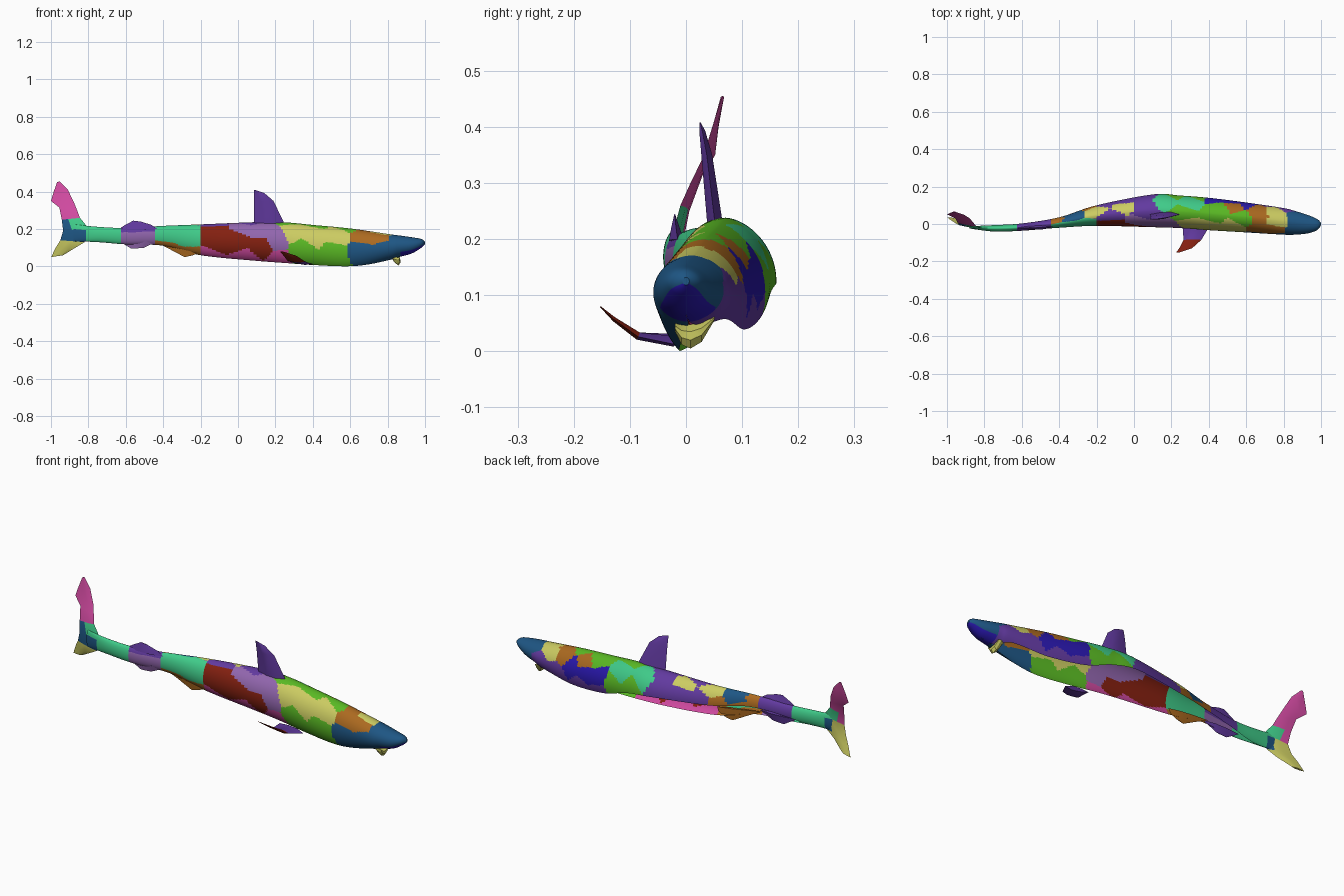
import bpy, bmesh, math
from mathutils import Vector

cube = bpy.data.objects.get("Cube")
if cube:
    bpy.data.objects.remove(cube, do_unlink=True)

# ---- Flat colours (sRGB bytes turned into linear values)
PALETTE = {
    "pink": (208, 74, 160), "steel_blue": (30, 86, 132), "khaki": (204, 204, 98),
    "teal": (64, 204, 138), "purple": (98, 58, 160), "lavender": (146, 102, 174),
    "brown": (172, 106, 32), "dark_red": (132, 32, 16), "green": (90, 186, 36),
    "indigo": (42, 24, 176),
}
NAMES = list(PALETTE)
MATS = []
for name, rgb in PALETTE.items():
    lin = [((c / 255 + 0.055) / 1.055) ** 2.4 for c in rgb] + [1]
    m = bpy.data.materials.new(name)
    m.use_nodes = True
    m.diffuse_color = lin
    bsdf = m.node_tree.nodes["Principled BSDF"]
    bsdf.inputs["Base Color"].default_value = lin
    bsdf.inputs["Roughness"].default_value = 0.7
    MATS.append(m)


def finish(name, bm, angle):
    """Turn a bmesh into a smooth-shaded object carrying the palette."""
    mesh = bpy.data.meshes.new(name)
    bm.to_mesh(mesh)
    bm.free()
    for m in MATS:
        mesh.materials.append(m)
    ob = bpy.data.objects.new(name, mesh)
    bpy.context.collection.objects.link(ob)
    bpy.ops.object.select_all(action='DESELECT')
    ob.select_set(True)
    bpy.context.view_layer.objects.active = ob
    bpy.ops.object.shade_smooth_by_angle(angle=math.radians(angle))


def spline(rows, steps):
    """Catmull-Rom through rows of numbers."""
    out = []
    for i in range(len(rows) - 1):
        p0, p1 = rows[max(i - 1, 0)], rows[i]
        p2, p3 = rows[i + 1], rows[min(i + 2, len(rows) - 1)]
        for s in range(steps):
            t = s / steps
            out.append([0.5 * (2 * b + (c - a) * t + (2 * a - 5 * b + 4 * c - d) * t * t
                               + (3 * b - a - 3 * c + d) * t ** 3)
                        for a, b, c, d in zip(p0, p1, p2, p3)])
    return out + [list(rows[-1])]


# ---- Body shell, open along the belly
# x, right y, left y, top z, bottom z, left end angle, right end angle (from top)
STATIONS = [
    (1.00, -.006, .006, .132, .118, 180, 180),
    (.98, -.032, .026, .147, .100, 180, 180),
    (.93, -.050, .048, .156, .070, 180, 180),
    (.86, -.057, .070, .166, .050, 175, 178),
    (.80, -.057, .085, .174, .030, 128, 165),
    (.60, -.045, .115, .203, -.020, 118, 144),
    (.40, -.033, .140, .222, -.012, 114, 146),
    (.25, -.022, .152, .236, .003, 97, 150),
    (.10, -.017, .158, .237, .017, 90, 152),
    (-.20, -.010, .100, .225, .055, 90, 160),
    (-.40, -.020, .036, .217, .110, 92, 170),
    (-.60, -.036, .003, .206, .118, 110, 175),
    (-.75, -.040, -.006, .212, .130, 165, 176),
    (-.88, -.024, -.012, .225, .135, 178, 178),
]

# Patch centres as (x, angle from top; negative is the left side)
PATCHES = {
    "steel_blue": [(.88, 0), (.88, -50), (.87, 50), (.78, 90), (.66, 97), (.70, 135),
                   (-.32, -40), (-.33, -62)],
    "indigo": [(.61, -68), (.52, -72), (.43, -76)],
    "brown": [(.67, 48), (.75, 46), (.67, -12), (.66, -45), (.53, -46), (-.43, -50),
              (-.24, -84), (-.35, -90), (-.25, 150), (-.37, 150)],
    "khaki": [(.76, 0), (.75, -42), (.53, 48), (.40, 52), (.29, 45), (-.06, -32), (-.20, -35)],
    "green": [(.52, 105), (.35, 108), (.52, 140), (.36, 140), (.58, 3), (.42, 0), (.27, 5),
              (.46, -26), (.34, -86), (.22, -84)],
    "lavender": [(.03, 42), (.12, 52), (.20, 72)],
    "dark_red": [(.12, 100), (0, 82), (-.12, 55), (-.11, 100)],
    "pink": [(.22, 145), (.05, 145), (-.14, 145)],
    "teal": [(-.27, 55), (-.37, 55), (-.28, 95), (-.37, 95), (.30, -46), (.16, -46)],
    "purple": [(.82, -82), (.70, -98), (.55, -110), (.42, -112), (.07, -72),
               (-.05, -66), (-.15, -72), (.06, -20), (.06, 8), (-.12, 6)],
}


def body_colour(x, angle):
    """Bands on the snout and tail, nearest patch centre between them."""
    if x > .87:
        return "indigo" if abs(angle) > 125 else "steel_blue"
    if x < -.81:
        return "steel_blue" if abs(angle) > 62 else "teal"
    if x < -.63:
        return "teal"
    if x < -.45:
        return "lavender" if angle > 62 else "purple"
    return min(((x - px) ** 2 + (.0018 * (angle - pa)) ** 2, n)
               for n, pts in PATCHES.items() for px, pa in pts)[1]


AROUND = 90
bm = bmesh.new()
rings = []
for x, yr, yl, zt, zb, tl, tr in spline(STATIONS, 14):
    ring = []
    tl, tr = min(tl, 180), min(tr, 180)
    for k in range(AROUND + 1):
        deg = -tl + (tl + tr) * k / AROUND
        t = math.radians(deg)
        s = math.sin(t)
        side = -s if s > 0 else abs(s) ** 1.2      # flatter left shoulder
        co = (x, (yr + yl) / 2 + (yl - yr) / 2 * side,
              (zt + zb) / 2 + (zt - zb) / 2 * math.cos(t))
        ring.append((bm.verts.new(co), deg, x))
    rings.append(ring)
for r0, r1 in zip(rings, rings[1:]):
    for k in range(AROUND):
        quad = (r0[k], r1[k], r1[k + 1], r0[k + 1])
        f = bm.faces.new([q[0] for q in quad])
        f.material_index = NAMES.index(body_colour(sum(q[2] for q in quad) / 4,
                                                   sum(q[1] for q in quad) / 4))
bm.faces.new([q[0] for q in rings[0][:-1]]).material_index = NAMES.index("steel_blue")
bmesh.ops.recalc_face_normals(bm, faces=bm.faces)
finish("body", bm, 40)


# ---- Fins and jaw: lens-shaped blades
def blade(name, rows, thick, rule, side=(0, 1, 0)):
    """rows are (front, back) points; thick is the (first, last) row thickness;
    rule(centre, normal) gives the colour."""
    bm = bmesh.new()
    loops = []
    for i, (a, b) in enumerate(rows):
        a, b = Vector(a), Vector(b)
        t = thick[0] + (thick[1] - thick[0]) * i / (len(rows) - 1)
        bulge = Vector(side) * t / 2
        pts = [a, a.lerp(b, .3) + bulge, a.lerp(b, .65) + bulge * .8, b,
               a.lerp(b, .65) - bulge * .8, a.lerp(b, .3) - bulge]
        loops.append([bm.verts.new(p) for p in pts])
    for l0, l1 in zip(loops, loops[1:]):
        for k in range(6):
            j = (k + 1) % 6
            bm.faces.new((l0[k], l0[j], l1[j], l1[k]))
    bm.faces.new(loops[0])
    bm.faces.new(loops[-1])
    bmesh.ops.recalc_face_normals(bm, faces=bm.faces)
    for f in bm.faces:
        f.material_index = NAMES.index(rule(f.calc_center_median(), f.normal))
    finish(name, bm, 30)


def plain(colour):
    return lambda c, n: colour


def tail_colour(c, n):
    if c.z > .25:
        return "pink"
    if c.z > .2:
        return "teal" if c.x > -.88 else "pink" if n.y > 0 else "steel_blue"
    if c.z < .125 or (n.y > 0 and c.x < -.86):
        return "khaki"
    return "steel_blue"


blade("tail_fin", [
    ((-.955, .065, .455), (-.968, .065, .450)),
    ((-.910, .050, .410), (-.985, .058, .400)),
    ((-.878, .030, .345), (-1.0, .052, .350)),
    ((-.860, .008, .300), (-.955, .030, .315)),
    ((-.845, -.010, .260), (-.942, .006, .250)),
    ((-.800, -.025, .205), (-.935, -.006, .190)),
    ((-.820, -.023, .130), (-.950, .002, .140)),
    ((-.870, -.010, .100), (-.975, .018, .100)),
    ((-.935, .020, .060), (-.999, .035, .050)),
], (.006, .012), tail_colour)

blade("dorsal_fin", [
    ((.250, .052, .225), (.085, .052, .225)),
    ((.190, .037, .350), (.085, .037, .350)),
    ((.140, .029, .393), (.085, .029, .393)),
    ((.095, .025, .408), (.085, .025, .408)),
], (.028, .002), plain("purple"))

blade("rear_dorsal_fin", [
    ((-.430, -.015, .200), (-.645, -.022, .195)),
    ((-.465, -.018, .223), (-.610, -.021, .218)),
    ((-.520, -.020, .240), (-.560, -.020, .245)),
], (.026, .003), plain("purple"))

blade("rear_belly_fin", [
    ((-.430, -.013, .135), (-.645, -.013, .140)),
    ((-.505, -.013, .099), (-.570, -.013, .095)),
], (.022, .003), lambda c, n: "purple" if n.y > 0 else "lavender")

blade("pelvic_fin", [
    ((-.195, .015, .100), (-.450, .000, .135)),
    ((-.205, .016, .078), (-.370, .008, .095)),
    ((-.240, .016, .060), (-.285, .014, .050)),
], (.014, .003), plain("brown"))

blade("right_pectoral_fin", [
    ((.400, -.018, .012), (.260, -.018, .030)),
    ((.360, -.085, .026), (.265, -.085, .030)),
    ((.310, -.130, .058), (.245, -.125, .056)),
    ((.240, -.153, .080), (.225, -.153, .080)),
], (.020, .002), lambda c, n: "dark_red" if c.y < -.085 else "purple", (0, .4, .9))

blade("lower_jaw", [
    ((.845, -.020, .050), (.848, -.020, .036)),
    ((.845, -.008, .048), (.852, -.008, .012)),
    ((.845, .008, .048), (.858, .008, .005)),
    ((.845, .028, .052), (.856, .028, .017)),
    ((.842, .051, .062), (.846, .051, .056)),
], (.040, .036), plain("khaki"), (1, 0, 0))
